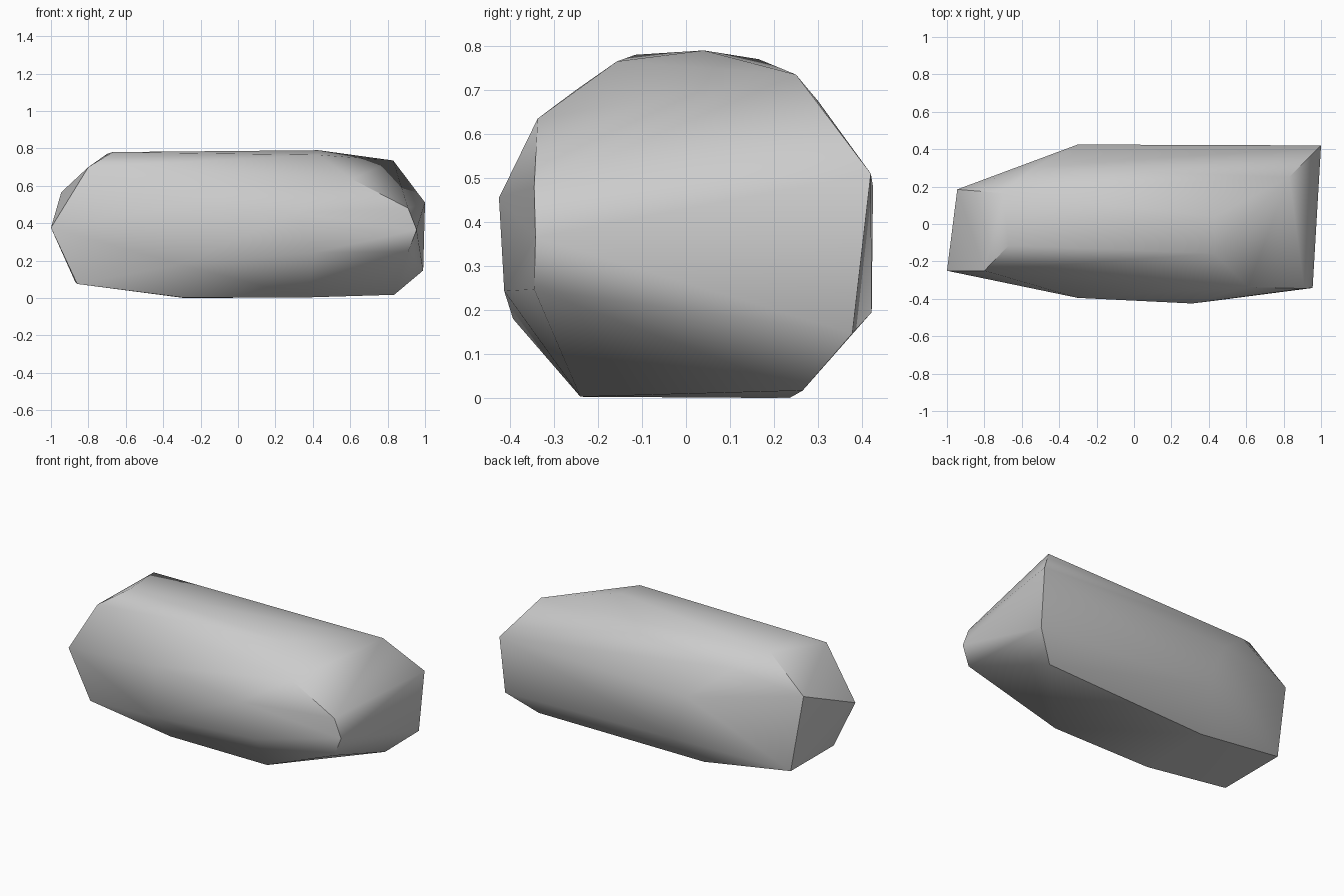
import bpy, bmesh, math

cube = bpy.data.objects.get("Cube")
if cube:
    bpy.data.objects.remove(cube, do_unlink=True)

# Corner points of the faceted stone, grouped by region
left_end = [(-1, -.25, .375), (-.945, .185, .565), (-.86, -.235, .075), (-.87, .205, .085)]
right_end = [(.83, .25, .735), (1, .42, .51), (.99, .378, .147), (.835, .265, .017),
             (.955, -.342, .365), (.91, -.345, .48), (.91, -.345, .247)]
top = [(-.8, -.25, .70), (-.67, -.115, .78), (-.7, .165, .77),
       (.43, .04, .79), (.43, -.157, .765)]
front = [(.61, -.337, .635), (.31, -.425, .455), (.41, -.413, .243),
         (-.31, -.393, .18), (-.3, -.395, .505)]
back = [(-.3, .425, .48), (-.19, .422, .195), (-.54, .30, .675)]
base = [(.37, -.24, .003), (-.3, -.24, .003), (-.29, .235, 0)]

# Wrap the corners in a closed faceted shell
bm = bmesh.new()
for p in left_end + right_end + top + front + back + base:
    bm.verts.new(p)
hull = bmesh.ops.convex_hull(bm, input=bm.verts[:])
loose = [v for v in bm.verts if not v.link_faces]
bmesh.ops.delete(bm, geom=loose, context='VERTS')
bmesh.ops.recalc_face_normals(bm, faces=bm.faces[:])
mesh = bpy.data.meshes.new("stone")
bm.to_mesh(mesh)
bm.free()
stone = bpy.data.objects.new("stone", mesh)
bpy.context.collection.objects.link(stone)

# Plain grey stone
grey = bpy.data.materials.new("stone grey")
grey.use_nodes = True
colour = (.6, .6, .6, 1)
grey.diffuse_color = colour
bsdf = next(n for n in grey.node_tree.nodes if n.type == 'BSDF_PRINCIPLED')
bsdf.inputs["Base Color"].default_value = colour
mesh.materials.append(grey)

# Soft facets with crisp main ridges
bpy.ops.object.select_all(action='DESELECT')
stone.select_set(True)
bpy.context.view_layer.objects.active = stone
bpy.ops.object.shade_smooth_by_angle(angle=math.radians(38))
